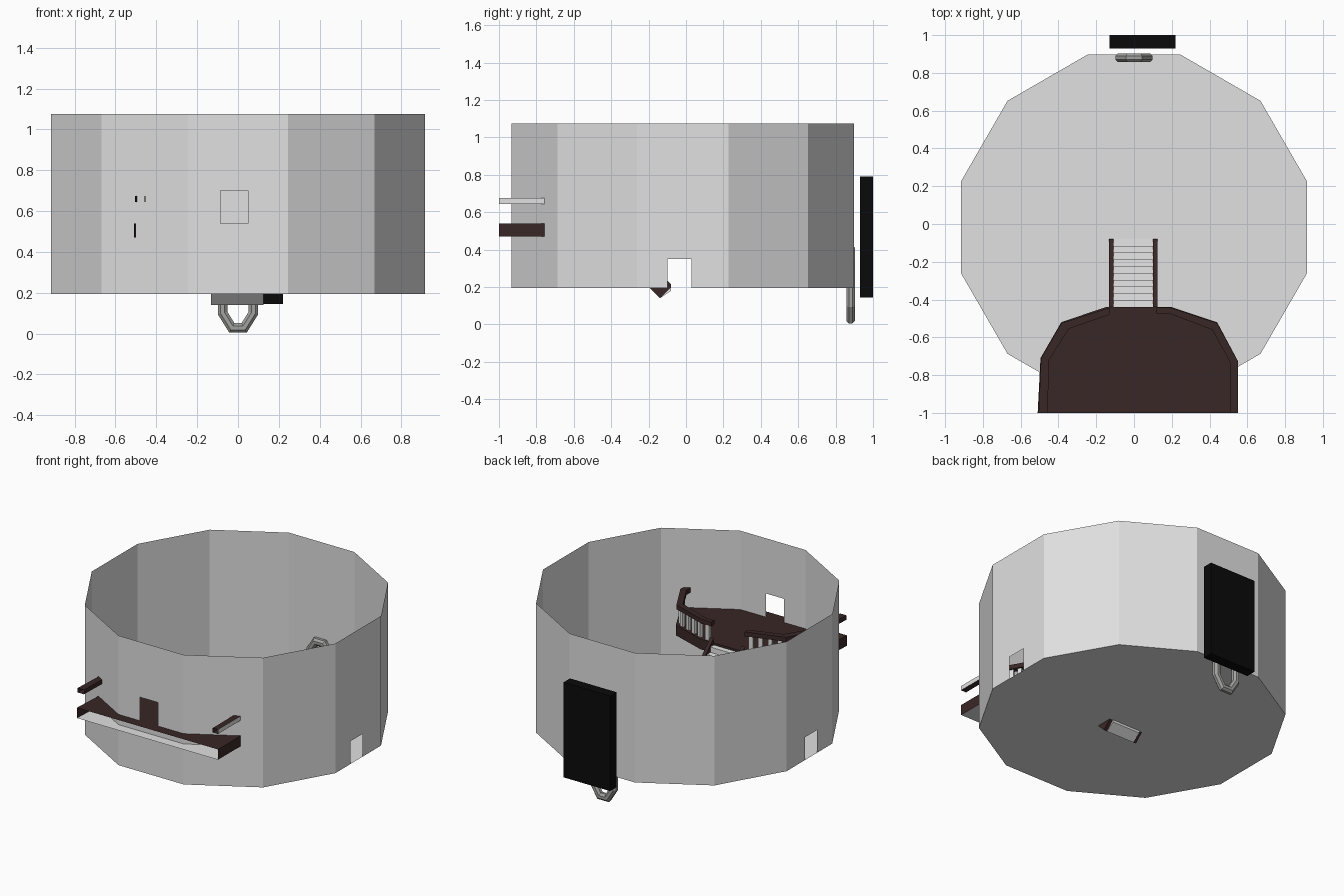
import bpy, bmesh, math
from mathutils import Vector

if "Cube" in bpy.data.objects:
    bpy.data.objects.remove(bpy.data.objects["Cube"])


def material(name, r, g, b):
    m = bpy.data.materials.new(name)
    m.diffuse_color = (r, g, b, 1)
    m.use_nodes = True
    m.node_tree.nodes["Principled BSDF"].inputs["Base Color"].default_value = m.diffuse_color
    return m


GREY = material("light_grey", 0.75, 0.75, 0.75)
WHITE = material("white", 0.95, 0.95, 0.95)
BROWN = material("dark_brown", 0.042, 0.02, 0.02)
BLACK = material("black", 0.003, 0.003, 0.003)
STEEL = material("steel_grey", 0.36, 0.36, 0.35)


def finish(name, bm, mats, rule=None, recalc=True):
    if recalc:
        bmesh.ops.recalc_face_normals(bm, faces=bm.faces)
    bm.normal_update()
    for f in bm.faces:
        f.material_index = rule(f.normal) if rule else 0
    me = bpy.data.meshes.new(name)
    bm.to_mesh(me)
    bm.free()
    for m in mats:
        me.materials.append(m)
    ob = bpy.data.objects.new(name, me)
    bpy.context.collection.objects.link(ob)
    return ob


def prism(name, pts, lo, hi, mats, axis="z", rule=None, open_front=False):
    """Extrude a 2D outline along z, or along x when the outline is (y, z)."""
    bm = bmesh.new()
    place = (lambda p, h: (p[0], p[1], h)) if axis == "z" else (lambda p, h: (h, p[0], p[1]))
    a = [bm.verts.new(place(p, lo)) for p in pts]
    b = [bm.verts.new(place(p, hi)) for p in pts]
    bm.faces.new(a[::-1])
    bm.faces.new(b)
    for i in range(len(pts)):
        j = (i + 1) % len(pts)
        if open_front and pts[i][1] == -1 and pts[j][1] == -1:
            continue
        bm.faces.new((a[i], a[j], b[j], b[i]))
    return finish(name, bm, mats, rule)


def box(name, x, y, z, mats):
    return prism(name, [(x[0], y[0]), (x[1], y[0]), (x[1], y[1]), (x[0], y[1])], z[0], z[1], mats)


# Twelve-sided open tower with floor, front doorway and two side openings
CY, R, Z0, Z1 = -0.0175, 0.947, 0.195, 1.075
ring = [Vector((R * math.cos(math.radians(15 + 30 * k)),
                CY + R * math.sin(math.radians(15 + 30 * k)), 0)) for k in range(12)]
openings = {8: (0, -0.085, 0.05, 0.54, 0.70),    # front: along x
            5: (1, -0.10, 0.03, Z0, 0.35),       # left: along y
            11: (1, -0.10, 0.03, Z0, 0.35)}      # right: along y
bm = bmesh.new()
for k in range(12):
    p, q = ring[k], ring[(k + 1) % 12]
    us, zs = [0, 1], [Z0, Z1]
    if k in openings:
        ax, lo, hi, h0, h1 = openings[k]
        us = [0] + sorted((v - p[ax]) / (q[ax] - p[ax]) for v in (lo, hi)) + [1]
        zs = sorted({Z0, h0, h1, Z1})
    for i in range(len(us) - 1):
        for j in range(len(zs) - 1):
            if k in openings and i == 1 and zs[j] == h0:
                continue
            corners = [(us[i], zs[j]), (us[i + 1], zs[j]), (us[i + 1], zs[j + 1]), (us[i], zs[j + 1])]
            bm.faces.new([bm.verts.new(p.lerp(q, u) + Vector((0, 0, z))) for u, z in corners])
bm.faces.new([bm.verts.new((p.x, p.y, Z0)) for p in reversed(ring)])
bmesh.ops.remove_doubles(bm, verts=bm.verts, dist=0.0005)
finish("tower_shell", bm, [GREY], recalc=False)

# Balcony deck: brown with a grey underside, open at the front
deck = [(-0.51, -1), (0.55, -1), (0.55, -0.725), (0.44, -0.52), (0.20, -0.44),
        (-0.15, -0.44), (-0.385, -0.52), (-0.495, -0.71)]
prism("balcony_deck", deck, 0.47, 0.54, [BROWN, GREY],
      rule=lambda n: 1 if n.z < -0.5 else 0, open_front=True)

# Handrails following the deck edge, with balusters inside the tower
rails = {
    "left": ([(-0.505, -1), (-0.492, -0.71), (-0.385, -0.525), (-0.13, -0.443)],
             [(-0.457, -1), (-0.45, -0.72), (-0.345, -0.555), (-0.13, -0.48)]),
    "right": ([(0.55, -1), (0.55, -0.725), (0.44, -0.525), (0.195, -0.443), (0.12, -0.443)],
              [(0.51, -1), (0.51, -0.735), (0.415, -0.56), (0.19, -0.475), (0.12, -0.475)]),
}
for side, (outer, inner) in rails.items():
    prism(side + "_handrail", outer + inner[::-1], 0.645, 0.675, [BROWN, GREY],
          rule=lambda n, s=side: 1 if s == "right" and n.x > 0.9 else 0, open_front=True)
    mid = [(Vector(o) + Vector(i)) / 2 for o, i in zip(outer, inner)]
    count = 0
    for p, q in zip(mid[1:], mid[2:]):
        d = (q - p).normalized()
        n = Vector((-d.y, d.x))
        steps = max(1, round((q - p).length / 0.06))
        for s in range(steps):
            c = p.lerp(q, (s + 0.5) / steps)
            pts = [c + d * a * 0.014 + n * b * 0.01 for a, b in ((-1, -1), (1, -1), (1, 1), (-1, 1))]
            count += 1
            prism(f"{side}_baluster_{count}", pts, 0.54, 0.645, [GREY])

# Stair from the deck down through the floor: sawtooth steps between stringers
N, PITCH = 10, 0.036
profile = [(-0.44, 0.44), (-0.14, 0.14), (-0.08, 0.18)]
for i in range(N):
    y = -0.08 - PITCH * i
    z = 0.18 + PITCH * i
    profile += [(y, z + PITCH * 0.6), (y - PITCH, z + PITCH * 0.6)]


def under(n):
    return 1 if n.z < -0.5 and n.y < -0.5 else 0


prism("stair_steps", profile, -0.11, 0.10, [WHITE, GREY], "x", under)
string = [(-0.44, 0.44), (-0.14, 0.14), (-0.08, 0.20), (-0.08, 0.215), (-0.44, 0.575)]
for name, x in (("left_stringer", -0.133), ("right_stringer", 0.10)):
    prism(name, string, x, x + 0.024, [BROWN, GREY], "x", under)

# Black panel standing behind the tower
box("back_panel", (-0.13, 0.22), (0.93, 1.0), (0.145, 0.79), [BLACK])

# Long octagonal link hanging through the back wall
r, sides = 0.025, 8
path = [Vector(p) for p in ((-0.03, 0.028), (0.03, 0.028), (0.075, 0.1), (0.075, 0.33),
                            (0.03, 0.402), (-0.03, 0.402), (-0.075, 0.33), (-0.075, 0.1))]
bm = bmesh.new()
loops = []
for i, p in enumerate(path):
    e1 = (p - path[i - 1]).normalized()
    e2 = (path[(i + 1) % 8] - p).normalized()
    n1 = Vector((e1.y, -e1.x))
    m = (n1 + Vector((e2.y, -e2.x))).normalized()
    m /= m.dot(n1)
    loop = []
    for s in range(sides):
        a = 2 * math.pi * (s + 0.5) / sides
        o = p + m * r * math.cos(a)
        loop.append(bm.verts.new((o.x, 0.88 + r * math.sin(a), o.y)))
    loops.append(loop)
for i in range(8):
    a, b = loops[i], loops[(i + 1) % 8]
    for s in range(sides):
        t = (s + 1) % sides
        bm.faces.new((a[s], b[s], b[t], a[t]))
finish("hanging_link", bm, [STEEL])
